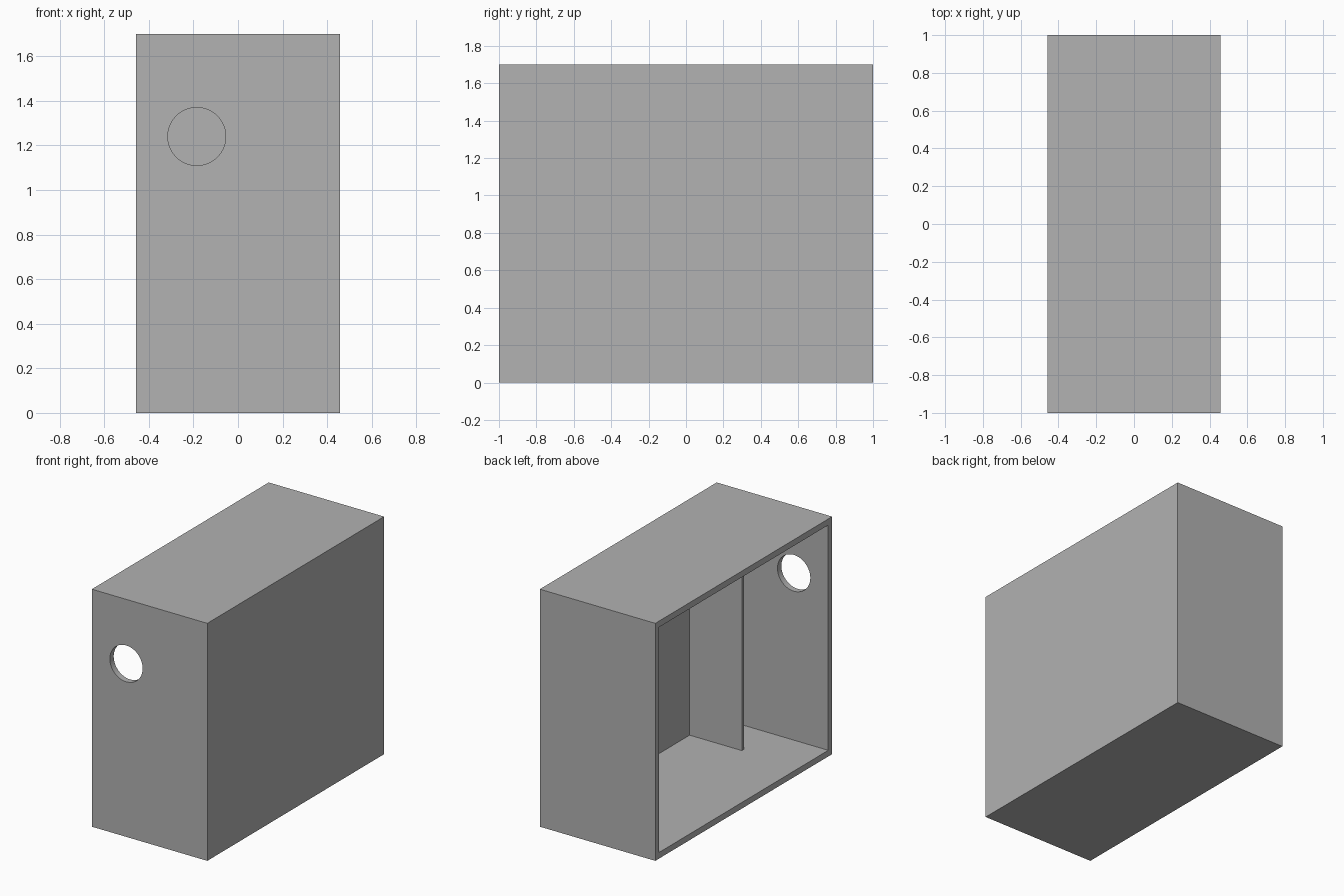
import bpy
import math

if "Cube" in bpy.data.objects:
    bpy.data.objects.remove(bpy.data.objects["Cube"], do_unlink=True)

WIDTH, DEPTH, HEIGHT = 0.914, 2.0, 1.7
WALL = 0.044
PANEL = 0.023

grey = bpy.data.materials.new("plain_grey")
grey.use_nodes = True
colour = (0.445, 0.445, 0.445, 1)
grey.diffuse_color = colour
grey.node_tree.nodes["Principled BSDF"].inputs["Base Color"].default_value = colour


def box(name, low, high):
    """Axis-aligned box between two corners."""
    bpy.ops.mesh.primitive_cube_add(size=1)
    obj = bpy.context.object
    obj.name = name
    obj.location = [(a + b) / 2 for a, b in zip(low, high)]
    obj.scale = [b - a for a, b in zip(low, high)]
    bpy.ops.object.transform_apply(location=True, rotation=False, scale=True)
    obj.data.materials.append(grey)
    return obj


def cut(target, cutter):
    """Subtract the cutter, then discard it."""
    cutter.hide_render = True
    mod = target.modifiers.new("cut", "BOOLEAN")
    mod.operation = "DIFFERENCE"
    mod.solver = "EXACT"
    mod.object = cutter
    bpy.context.view_layer.objects.active = target
    bpy.ops.object.modifier_apply(modifier=mod.name)
    bpy.data.objects.remove(cutter, do_unlink=True)


hx, hy = WIDTH / 2, DEPTH / 2

# Cabinet shell, open on the -x side
cabinet = box("cabinet", (-hx, -hy, 0), (hx, hy, HEIGHT))
cut(cabinet, box("cavity_cutter", (-hx - 0.1, -hy + WALL, WALL),
                 (hx - WALL, hy - WALL, HEIGHT - WALL)))

# Round port through the front wall
bpy.ops.mesh.primitive_cylinder_add(vertices=64, radius=0.13, depth=0.2,
                                    location=(-0.185, -hy, 1.24),
                                    rotation=(math.pi / 2, 0, 0))
port = bpy.context.object
port.name = "port_cutter"
port.data.materials.append(grey)
cut(cabinet, port)

# Inner divider standing against the closed side
divider = box("divider", (0, -0.631 - PANEL, WALL),
              (hx - WALL, -0.631, HEIGHT - WALL))

# Smooth the port wall, keep corners sharp
bpy.ops.object.select_all(action="DESELECT")
cabinet.select_set(True)
bpy.context.view_layer.objects.active = cabinet
bpy.ops.object.shade_smooth_by_angle(angle=math.radians(30))
